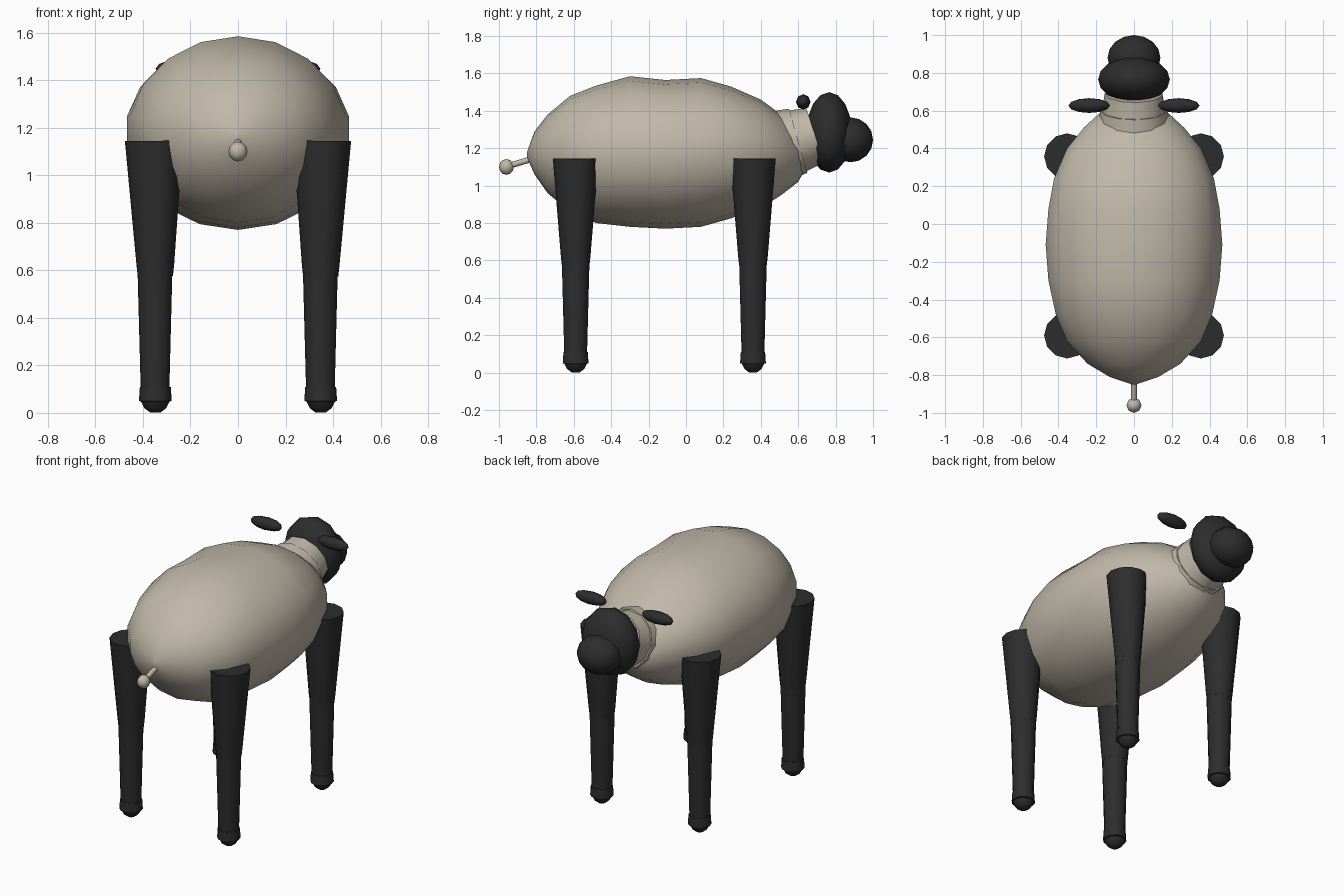
import bpy, bmesh, math
from mathutils import Vector

cube = bpy.data.objects.get("Cube")
if cube:
    bpy.data.objects.remove(cube, do_unlink=True)


def material(name, rgb):
    m = bpy.data.materials.new(name)
    m.use_nodes = True
    m.diffuse_color = (*rgb, 1)
    bsdf = m.node_tree.nodes["Principled BSDF"]
    bsdf.inputs["Base Color"].default_value = (*rgb, 1)
    bsdf.inputs["Roughness"].default_value = 0.8
    return m


WOOL = material("cream wool", (0.53, 0.48, 0.395))
DARK = material("charcoal", (0.026, 0.026, 0.026))


def finish(name, bm, mat, angle=50):
    bmesh.ops.recalc_face_normals(bm, faces=bm.faces)
    mesh = bpy.data.meshes.new(name)
    bm.to_mesh(mesh)
    bm.free()
    mesh.materials.append(mat)
    ob = bpy.data.objects.new(name, mesh)
    bpy.context.collection.objects.link(ob)
    bpy.ops.object.select_all(action='DESELECT')
    ob.select_set(True)
    bpy.context.view_layer.objects.active = ob
    bpy.ops.object.shade_smooth_by_angle(angle=math.radians(angle))
    return ob


def skin(bm, rings):
    """Join equal rings of points into a closed tube."""
    loops = [[bm.verts.new(p) for p in ring] for ring in rings]
    n = len(loops[0])
    for a, b in zip(loops, loops[1:]):
        for i in range(n):
            j = (i + 1) % n
            bm.faces.new((a[i], a[j], b[j], b[i]))
    bm.faces.new(loops[0])
    bm.faces.new(loops[-1])


def tube(name, mat, stations, sides, turn=0.0):
    """Round tube through (centre, radius) stations."""
    axis = (Vector(stations[-1][0]) - Vector(stations[0][0])).normalized()
    q = Vector((0, 0, 1)).rotation_difference(axis)
    rings = []
    for c, r in stations:
        ring = []
        for i in range(sides):
            a = 2 * math.pi * (i + turn) / sides
            ring.append(Vector(c) + q @ Vector((r * math.cos(a), r * math.sin(a), 0)))
        rings.append(ring)
    bm = bmesh.new()
    skin(bm, rings)
    return finish(name, bm, mat)


def ball(name, mat, centre, size, u=10, v=7, axis='Z'):
    """Ellipsoid with its poles on the given axis."""
    bm = bmesh.new()
    bmesh.ops.create_uvsphere(bm, u_segments=u, v_segments=v, radius=1)
    for p in bm.verts:
        x, y, z = p.co
        if axis == 'X':
            x, z = z, x
        elif axis == 'Y':
            y, z = z, y
        p.co = [c + s * k for c, s, k in zip(centre, size, (x, y, z))]
    return finish(name, bm, mat, 75)


# Woolly body: y, half width, underside, back, height of the widest line
BODY = [
    (-0.85, 0.01, 1.15, 1.18, 1.17),
    (-0.81, 0.13, 1.06, 1.29, 1.17),
    (-0.74, 0.25, 0.96, 1.38, 1.17),
    (-0.62, 0.36, 0.86, 1.48, 1.18),
    (-0.48, 0.42, 0.80, 1.535, 1.18),
    (-0.30, 0.46, 0.78, 1.585, 1.18),
    (-0.11, 0.475, 0.77, 1.565, 1.18),
    (0.08, 0.46, 0.78, 1.575, 1.19),
    (0.24, 0.43, 0.825, 1.53, 1.19),
    (0.40, 0.36, 0.88, 1.46, 1.19),
    (0.51, 0.27, 0.95, 1.38, 1.18),
    (0.60, 0.17, 1.02, 1.29, 1.16),
    (0.66, 0.01, 1.13, 1.16, 1.15),
]
SIDES = 18
rings = []
for y, w, low, high, mid in BODY:
    ring = []
    for i in range(SIDES):
        a = 2 * math.pi * i / SIDES + math.pi / 2
        s = math.sin(a)
        ring.append((w * math.cos(a), y, mid + s * (high - mid if s > 0 else mid - low)))
    rings.append(ring)
bm = bmesh.new()
skin(bm, rings)
finish("woolly_body", bm, WOOL, 75)

# Neck with a wider collar behind it
tube("neck_collar", WOOL, [((0, 0.53, 1.22), 0.188), ((0, 0.60, 1.24), 0.178)], 12)
tube("neck", WOOL, [((0, 0.55, 1.225), 0.178), ((0, 0.69, 1.27), 0.155)], 11, 0.5)

# Tail
tube("tail_stem", WOOL, [((0, -0.80, 1.15), 0.016), ((0, -0.95, 1.105), 0.016)], 8)
ball("tail_tip", WOOL, (0, -0.96, 1.1), (0.04, 0.04, 0.042), 8, 6)

# Head and snout
ball("head", DARK, (0, 0.765, 1.285), (0.19, 0.122, 0.215), 12, 8, 'Y')
ball("snout", DARK, (0, 0.88, 1.245), (0.14, 0.12, 0.12), 12, 8, 'Y')

for side, sx in (("left", 1), ("right", -1)):
    # Ears and eyes
    ball(side + "_ear", DARK, (sx * 0.237, 0.627, 1.448), (0.11, 0.039, 0.041), 8, 6, 'X')
    ball(side + "_eye", DARK, (sx * 0.148, 0.80, 1.345), (0.018, 0.018, 0.018), 8, 6)
    # Legs: thigh, shin and rounded foot
    for end, y in (("front", -0.59), ("rear", 0.358)):
        x = sx * 0.348
        name = f"{side}_{end}_"
        tube(name + "thigh", DARK,
             [((x, y, 0.575), 0.074), ((x, y, 0.62), 0.079),
              ((x + sx * 0.006, y, 1.145), 0.122)], 12)
        tube(name + "shin", DARK,
             [((x, y, 0.08), 0.061), ((x, y, 0.605), 0.075)], 11, 0.5)
        tube(name + "foot", DARK,
             [((x, y, 0.002), 0.022), ((x, y, 0.02), 0.046), ((x, y, 0.048), 0.06),
              ((x, y, 0.05), 0.069), ((x, y, 0.11), 0.065)], 12)
